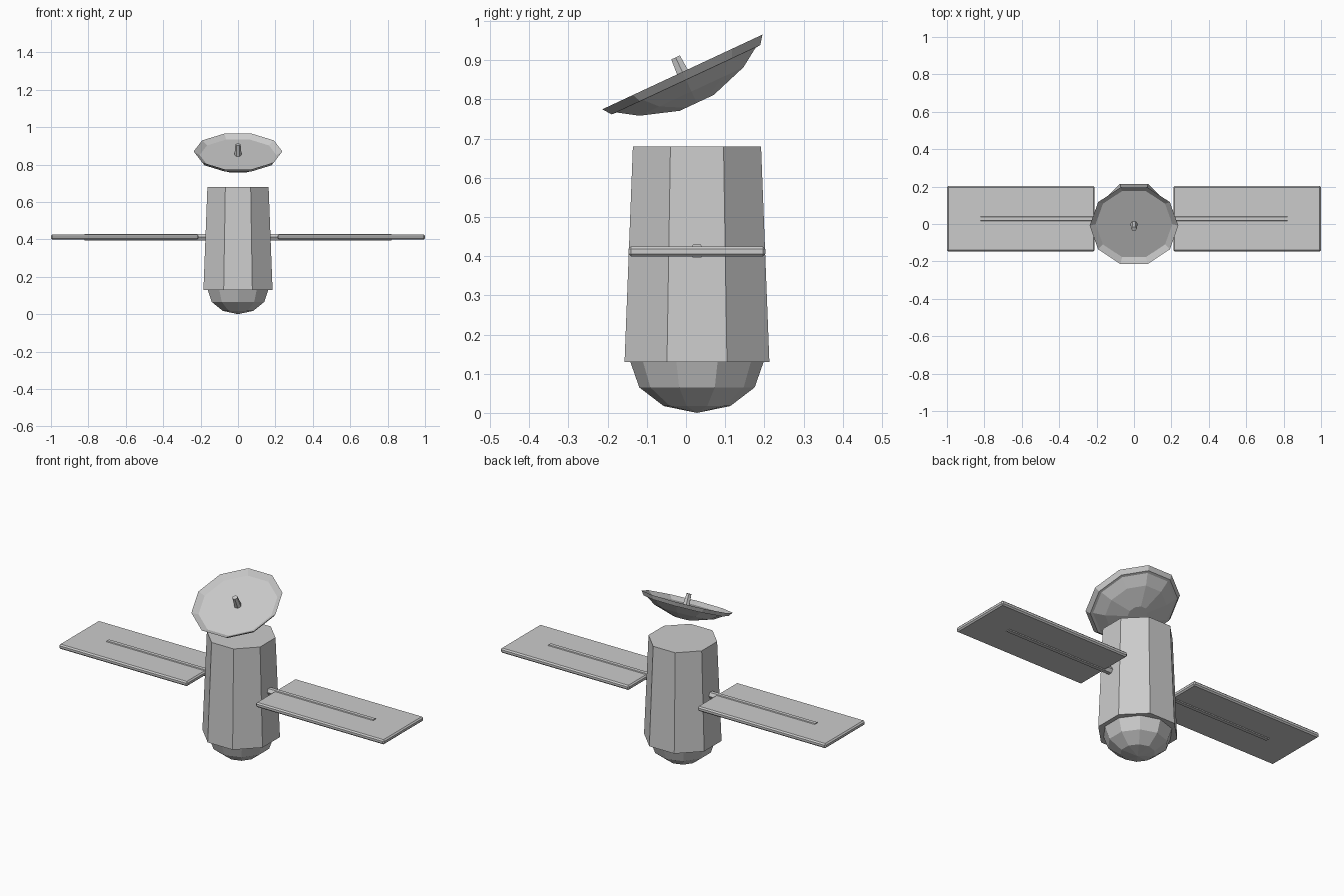
import bpy
import bmesh
import math
from mathutils import Matrix

cube = bpy.data.objects.get("Cube")
if cube:
    bpy.data.objects.remove(cube)

GREY = (0.6, 0.6, 0.6, 1.0)
mat = bpy.data.materials.new("light grey")
mat.use_nodes = True
mat.diffuse_color = GREY
mat.node_tree.nodes["Principled BSDF"].inputs["Base Color"].default_value = GREY

AXIS_Y = 0.028    # body axis
ARM_Z = 0.412     # height of the panel arms


def make_object(name, bm, matrix):
    bmesh.ops.recalc_face_normals(bm, faces=bm.faces)
    mesh = bpy.data.meshes.new(name)
    bm.to_mesh(mesh)
    bm.free()
    mesh.materials.append(mat)
    obj = bpy.data.objects.new(name, mesh)
    obj.matrix_world = matrix
    bpy.context.collection.objects.link(obj)
    return obj


def lathe(name, profile, sides, start, matrix):
    """Flat-sided solid from (radius, height) points, capped at both ends."""
    bm = bmesh.new()
    rings = []
    for r, h in profile:
        angles = [start + math.tau * i / sides for i in range(sides)]
        rings.append([bm.verts.new((r * math.cos(a), r * math.sin(a), h)) for a in angles])
    for low, high in zip(rings, rings[1:]):
        for i in range(sides):
            j = (i + 1) % sides
            bm.faces.new((low[i], low[j], high[j], high[i]))
    bm.faces.new(rings[0][::-1])
    bm.faces.new(rings[-1])
    bmesh.ops.remove_doubles(bm, verts=bm.verts, dist=1e-5)
    return make_object(name, bm, matrix)


# Tapered eight-sided body
on_axis = Matrix.Translation((0, AXIS_Y, 0))
lathe("body", [(0.2, 0.13), (0.177, 0.68)], 8, math.pi / 8, on_axis)

# Rounded nose under the body
nose = [(0.17 * math.sin(a), 0.13 - 0.13 * math.cos(a))
        for a in (math.radians(d) for d in (0, 30, 60, 90))]
lathe("nose", nose, 10, math.pi / 2, on_axis)

# Dish tilted towards the front, with a flared rim and a short feed horn
tilt = Matrix.Translation((0, 0, 0.85)) @ Matrix.Rotation(math.radians(25), 4, "X")
lathe("dish", [(0.05, -0.065), (0.154, -0.033), (0.207, 0)], 10, 0, tilt)
lathe("dish_rim", [(0.2, -0.001), (0.22, 0), (0.237, 0.022), (0.205, 0.001)], 10, 0, tilt)
lathe("feed_horn", [(0.019, 0), (0.014, 0.063)], 6, 0, tilt)

# Solar panels on six-sided arms
for side, label in ((1, "left"), (-1, "right")):
    along = Matrix.Translation((0, AXIS_Y, ARM_Z)) @ Matrix.Rotation(side * math.pi / 2, 4, "Y")
    lathe(label + "_arm", [(0.02, 0.1), (0.02, 0.82)], 6, math.pi / 6 + math.pi / 3, along)

    bm = bmesh.new()
    bmesh.ops.create_cube(bm, size=1, matrix=Matrix.Diagonal((0.79, 0.35, 0.026, 1)))
    bmesh.ops.bevel(bm, geom=bm.edges[:], offset=0.007, segments=1, affect="EDGES")
    make_object(label + "_panel", bm, Matrix.Translation((side * 0.605, AXIS_Y, ARM_Z)))
